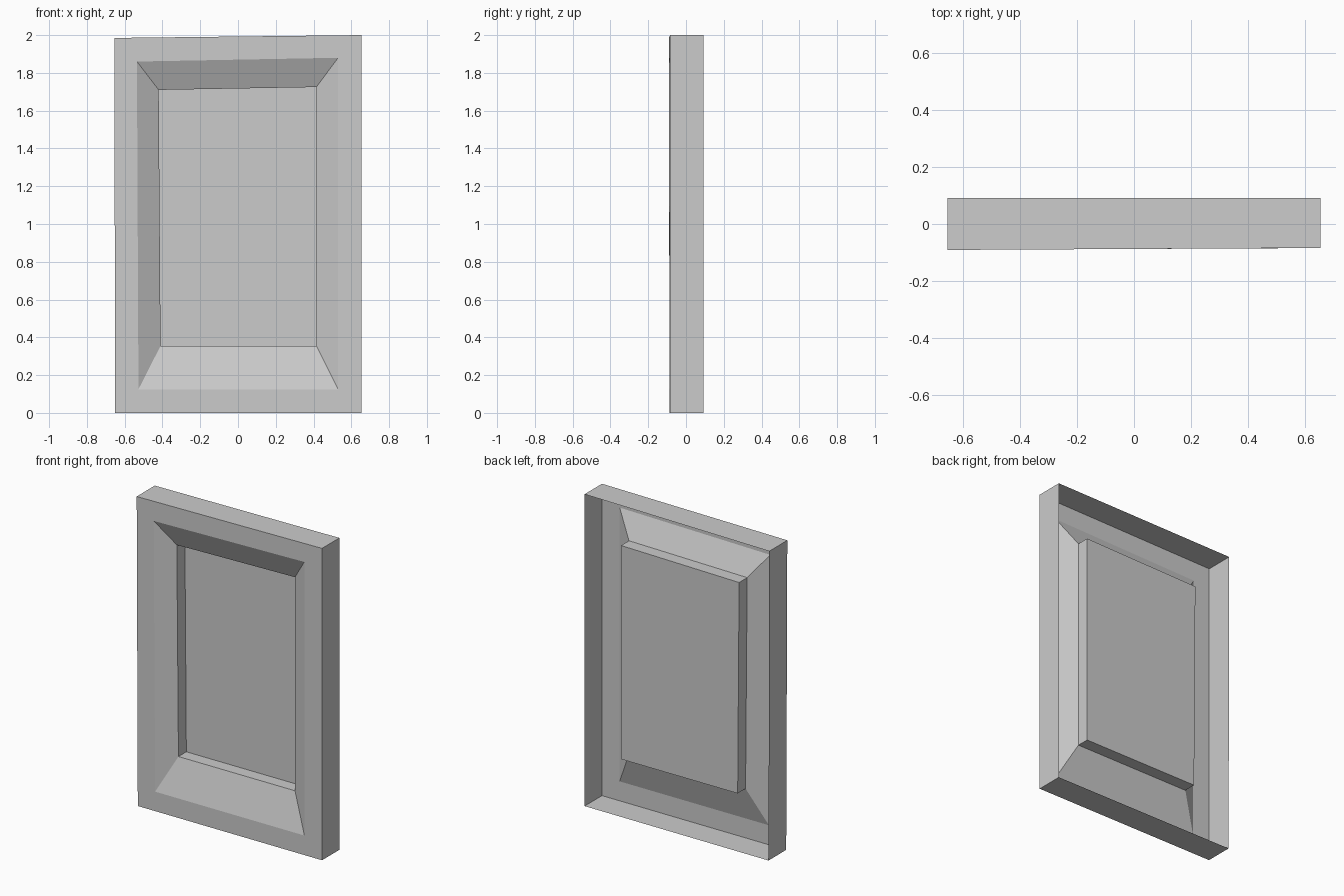
import bpy
import bmesh

if "Cube" in bpy.data.objects:
    bpy.data.objects.remove(bpy.data.objects["Cube"])


def ring_shell(name, rings, cap=False):
    """Bridge successive four-corner rings (outside to inside) into an open shell."""
    bm = bmesh.new()
    loops = [[bm.verts.new(p) for p in ring] for ring in rings]
    for a, b in zip(loops, loops[1:]):
        for i in range(4):
            j = (i + 1) % 4
            bm.faces.new((a[i], a[j], b[j], b[i]))
    if cap:
        bm.faces.new(loops[-1])
    mesh = bpy.data.meshes.new(name)
    bm.to_mesh(mesh)
    bm.free()
    obj = bpy.data.objects.new(name, mesh)
    bpy.context.collection.objects.link(obj)
    return obj


def at_depth(corners, depths):
    return [(x, y, z) for (x, z), y in zip(corners, depths)]


# Corner outlines (x, z): bottom left, bottom right, top right, top left
outer = [(-0.65, 0.0), (0.655, 0.0), (0.655, 2.0), (-0.655, 1.985)]
bevel = [(-0.527, 0.125), (0.53, 0.125), (0.53, 1.88), (-0.535, 1.86)]
inner = [(-0.41, 0.355), (0.415, 0.355), (0.415, 1.725), (-0.42, 1.71)]

back_rim = at_depth(outer, (0.092, 0.092, 0.092, 0.092))
front_rim = at_depth(outer, (-0.087, -0.084, -0.084, -0.091))
bevel_edge = at_depth(bevel, (-0.087, -0.084, -0.085, -0.09))
step_front = at_depth(inner, (-0.018, -0.015, -0.015, -0.02))
step_back = at_depth(inner, (0.062, 0.065, 0.065, 0.062))

# Side walls and flat front border, open at the back
ring_shell("frame", [back_rim, front_rim, bevel_edge])
# Sloping moulding around the opening
ring_shell("moulding", [bevel_edge, step_front])
# Straight step and recessed flat panel
ring_shell("recessed_panel", [step_front, step_back], cap=True)
